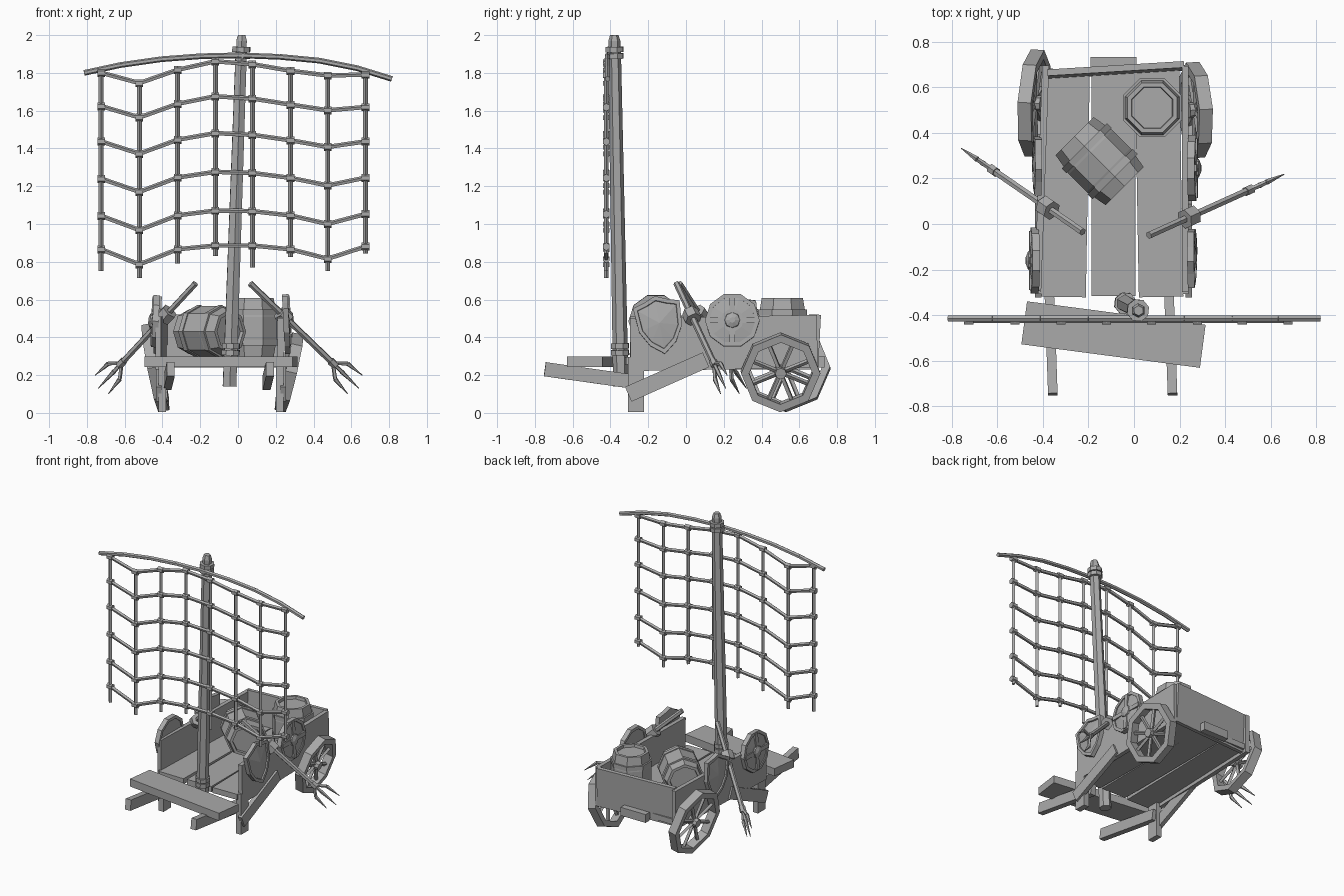
import bpy, bmesh, math
from mathutils import Vector, Matrix, Euler

cube = bpy.data.objects.get("Cube")
if cube:
    bpy.data.objects.remove(cube, do_unlink=True)

grey = bpy.data.materials.new("plain_grey")
grey.use_nodes = True
tone = (0.4, 0.4, 0.4, 1)
grey.diffuse_color = tone
grey.node_tree.nodes["Principled BSDF"].inputs["Base Color"].default_value = tone


def make(name, build):
    """Run a build function on a fresh bmesh and link the result."""
    bm = bmesh.new()
    build(bm)
    bmesh.ops.recalc_face_normals(bm, faces=bm.faces)
    me = bpy.data.meshes.new(name)
    bm.to_mesh(me)
    bm.free()
    me.materials.append(grey)
    ob = bpy.data.objects.new(name, me)
    bpy.context.scene.collection.objects.link(ob)


def aim(pos, direction):
    """Frame at pos whose local z points along direction."""
    q = Vector(direction).to_track_quat('Z', 'Y')
    return Matrix.Translation(pos) @ q.to_matrix().to_4x4()


def box(bm, pos, size, rot=(0, 0, 0), frame=Matrix()):
    turn = Euler([math.radians(a) for a in rot]).to_matrix().to_4x4()
    m = frame @ Matrix.Translation(pos) @ turn @ Matrix.Diagonal((*size, 1))
    bmesh.ops.create_cube(bm, size=1, matrix=m)


def tube(bm, a, b, r0, r1=None, n=6, frame=Matrix()):
    a, b = frame @ Vector(a), frame @ Vector(b)
    bmesh.ops.create_cone(bm, cap_ends=True, segments=n, radius1=r0,
                          radius2=r0 if r1 is None else r1,
                          depth=(b - a).length, matrix=aim((a + b) / 2, b - a))


def lathe(bm, profile, n, frame, closed=False):
    rings = [[bm.verts.new(frame @ Vector((r * math.cos(t), r * math.sin(t), z)))
              for t in (math.tau * k / n for k in range(n))] for r, z in profile]
    pairs = list(zip(rings, rings[1:]))
    if closed:
        pairs.append((rings[-1], rings[0]))
    else:
        bm.faces.new(rings[0])
        bm.faces.new(rings[-1])
    for lo, hi in pairs:
        for k in range(n):
            j = (k + 1) % n
            bm.faces.new((lo[k], lo[j], hi[j], hi[k]))


def hoop(bm, r, z0, z1, thick, n, frame):
    lathe(bm, [(r, z0), (r, z1), (r - thick, z1), (r - thick, z0)], n, frame, True)


def solo(name, *args):
    make(name, lambda bm: box(bm, *args))


# Cart bed, walls and tailboard
for i, (x, y) in enumerate([(-0.3, 0.18), (-0.09, 0.185), (0.11, 0.18)]):
    solo(f"floor_plank_{i}", (x, y, 0.275), (0.195, 1.0, 0.04), (0, 0, i - 1))
solo("right_wall", (-0.405, 0.2, 0.37), (0.03, 0.99, 0.28), (0, 0, -2))
solo("left_wall", (0.225, 0.2, 0.37), (0.03, 0.99, 0.28), (1, 0, 0))
solo("tailboard", (-0.08, 0.675, 0.38), (0.6, 0.028, 0.28), (-3, 0, 3.5))
solo("tail_step", (-0.09, 0.71, 0.27), (0.2, 0.045, 0.06))

# Driver bench, shafts, legs and braces
solo("bench", (-0.09, -0.485, 0.27), (0.79, 0.19, 0.055), (0, 0, -7.5))
for side, x in (("right", -0.365), ("left", 0.16)):
    solo(side + "_shaft", (x, -0.49, 0.195), (0.042, 0.52, 0.075), (-8, 0, 2))
for side, x in (("right", -0.4), ("left", 0.22)):
    solo(side + "_leg", (x, -0.265, 0.15), (0.04, 0.085, 0.29))
    solo(side + "_brace", (x + math.copysign(0.02, x), -0.1, 0.19),
         (0.03, 0.45, 0.085), (24, 0, 0))


# Wheels lean outwards at the top
def wheel(bm, x, y, radius, tilt):
    s = math.copysign(1, x)
    f = aim((x, y, radius + 0.005), (s, 0.06, -math.tan(math.radians(tilt))))
    hoop(bm, radius, -0.03, 0.03, 0.042, 8, f)
    tube(bm, (0, 0, -0.03), (0, 0, 0.035), 0.035, 0.03, 8, f)
    for k in range(8):
        t = math.tau * (k + 0.5) / 8
        d = Vector((math.cos(t), math.sin(t), 0))
        tube(bm, d * 0.02, d * (radius - 0.045), 0.013, n=4, frame=f)


make("right_wheel", lambda bm: wheel(bm, -0.437, 0.53, 0.235, 11))
make("left_wheel", lambda bm: wheel(bm, 0.27, 0.5, 0.21, 13))


# Barrels with hoops and recessed heads
def barrel(bm, frame):
    half = [(0.095, 0.02), (0.098, 0), (0.118, 0), (0.136, 0.1)]
    lathe(bm, half + [(r, 0.31 - z) for r, z in reversed(half)], 8, frame)
    for z in (0.06, 0.22):
        hoop(bm, 0.14, z, z + 0.03, 0.025, 8, frame)


make("standing_barrel", lambda bm: barrel(
    bm, Matrix.Translation((0.08, 0.51, 0.298)) @ Matrix.Rotation(math.pi / 8, 4, 'Z')))
make("lying_barrel", lambda bm: barrel(bm, aim((-0.26, 0.385, 0.43), (1, -1, 0))))


# Shields hung on the walls
def round_shield(bm, frame):
    lathe(bm, [(0.13, -0.01), (0.13, 0.01), (0.06, 0.02)], 10, frame)
    hoop(bm, 0.145, -0.015, 0.018, 0.022, 10, frame)
    box(bm, (0, 0, 0.015), (0.26, 0.03, 0.02), (0, 0, 0), frame)
    box(bm, (0, 0, 0.015), (0.03, 0.26, 0.02), (0, 0, 0), frame)
    lathe(bm, [(0.045, 0.01), (0.04, 0.03), (0.015, 0.04)], 8, frame)


def pointed_shield(bm, frame):
    outline = [(-0.125, 0.1), (-0.06, 0.12), (0, 0.145), (0.06, 0.12), (0.125, 0.1),
               (0.115, -0.03), (0.07, -0.11), (0, -0.165), (-0.07, -0.11), (-0.115, -0.03)]
    levels = [(1, -0.015), (1, 0.015), (0.84, 0.015), (0.82, 0.006)]
    rings = [[bm.verts.new(frame @ Vector((x * k, y * k, z))) for x, y in outline]
             for k, z in levels]
    for lo, hi in zip(rings, rings[1:]):
        for k in range(len(outline)):
            bm.faces.new((lo[k], lo[k - 1], hi[k - 1], hi[k]))
    bm.faces.new(rings[0])
    # shallow centre ridge
    peak = bm.verts.new(frame @ Vector((0, 0, 0.022)))
    for k in range(len(outline)):
        bm.faces.new((rings[-1][k - 1], rings[-1][k], peak))


roll = Matrix.Rotation(math.radians(-10), 4, 'Z')
make("left_round_shield", lambda bm: round_shield(bm, aim((0.255, 0.245, 0.49), (1, 0, 0.05))))
make("left_pointed_shield", lambda bm: pointed_shield(
    bm, aim((0.255, -0.14, 0.475), (1, 0, 0.05)) @ roll.inverted()))
make("right_round_shield", lambda bm: round_shield(bm, aim((-0.435, -0.16, 0.485), (-1, 0, 0.05))))
make("right_pointed_shield", lambda bm: pointed_shield(
    bm, aim((-0.425, 0.265, 0.475), (-1, 0, 0.05)) @ roll))


# Forks: shaft, thick knot and three prongs spread in an upright plane
def fork(bm, top, tip, knot):
    top, tip = Vector(top), Vector(tip)
    d = (tip - top).normalized()
    spread = d.cross(Vector((0, 0, 1))).cross(d).normalized()
    neck = tip - d * 0.2
    tube(bm, top, neck, 0.017)
    k = top + d * knot
    tube(bm, k - d * 0.03, k + d * 0.03, 0.045)
    tube(bm, neck - d * 0.02, neck + d * 0.02, 0.022)
    for s in (-1, 0, 1):
        bend = neck + d * 0.065 + spread * 0.055 * s
        tube(bm, neck, bend, 0.011, n=5)
        tube(bm, bend, tip + spread * 0.065 * s - d * 0.03 * abs(s), 0.013, 0.002, 5)


make("left_fork", lambda bm: fork(bm, (0.065, -0.05, 0.685), (0.64, 0.21, 0.13), 0.26))
make("right_fork", lambda bm: fork(bm, (-0.225, -0.035, 0.685), (-0.74, 0.32, 0.13), 0.25))


# Mast with rope collars and a cap
foot, head = Vector((-0.045, -0.345, 0.14)), Vector((0.02, -0.38, 2.0))


def mast(bm):
    at = lambda z: foot.lerp(head, (z - foot.z) / (head.z - foot.z))
    tube(bm, foot, at(1.93), 0.041, 0.034, 6)
    tube(bm, at(1.92), at(1.97), 0.03, 0.032, 6)
    tube(bm, at(1.97), head, 0.032, 0.022, 6)
    for z in (0.305, 0.34, 1.875, 1.91):
        tube(bm, at(z), at(z + 0.028), 0.05, n=8)


make("mast", mast)


# Bowed yard
def yard(bm):
    pts = [(-0.815, 1.8), (-0.62, 1.842), (-0.41, 1.872), (-0.2, 1.888), (0, 1.893),
           (0.22, 1.885), (0.43, 1.865), (0.63, 1.825), (0.815, 1.768)]
    for (x0, z0), (x1, z1) in zip(pts, pts[1:]):
        tube(bm, (x0, -0.415, z0), (x1, -0.415, z1), 0.015)


make("yard", yard)


# Sail net: uprights, sagging cross ropes and knots
def net(bm):
    xs = [-0.725, -0.522, -0.32, -0.12, 0.076, 0.278, 0.475, 0.675]
    high = [0.06, 0.115, 0.045, 0, 0.015, 0.05, 0.075, 0.07]
    low = [0.02, 0.1, 0.02, 0, 0, 0.02, 0.07, 0.005]
    ends = [0.75, 0.715, 0.79, 0.83, 0.77, 0.825, 0.75, 0.845]
    rows = [1.86, 1.675, 1.48, 1.275, 1.07, 0.885]
    y = -0.422
    grid = [[Vector((x, y, z - h + (h - l) * r / 5)) for x, h, l in zip(xs, high, low)]
            for r, z in enumerate(rows)]
    for x, start, end in zip(xs, grid[0], ends):
        tube(bm, start + Vector((0, 0, 0.015)), (x, y, end), 0.013, n=4)
    for row in grid:
        for a, b in zip(row, row[1:]):
            tube(bm, a, b, 0.013, n=5)
        for p in row:
            tube(bm, p - Vector((0.02, 0, 0)), p + Vector((0.02, 0, 0)), 0.021)


make("sail_net", net)
